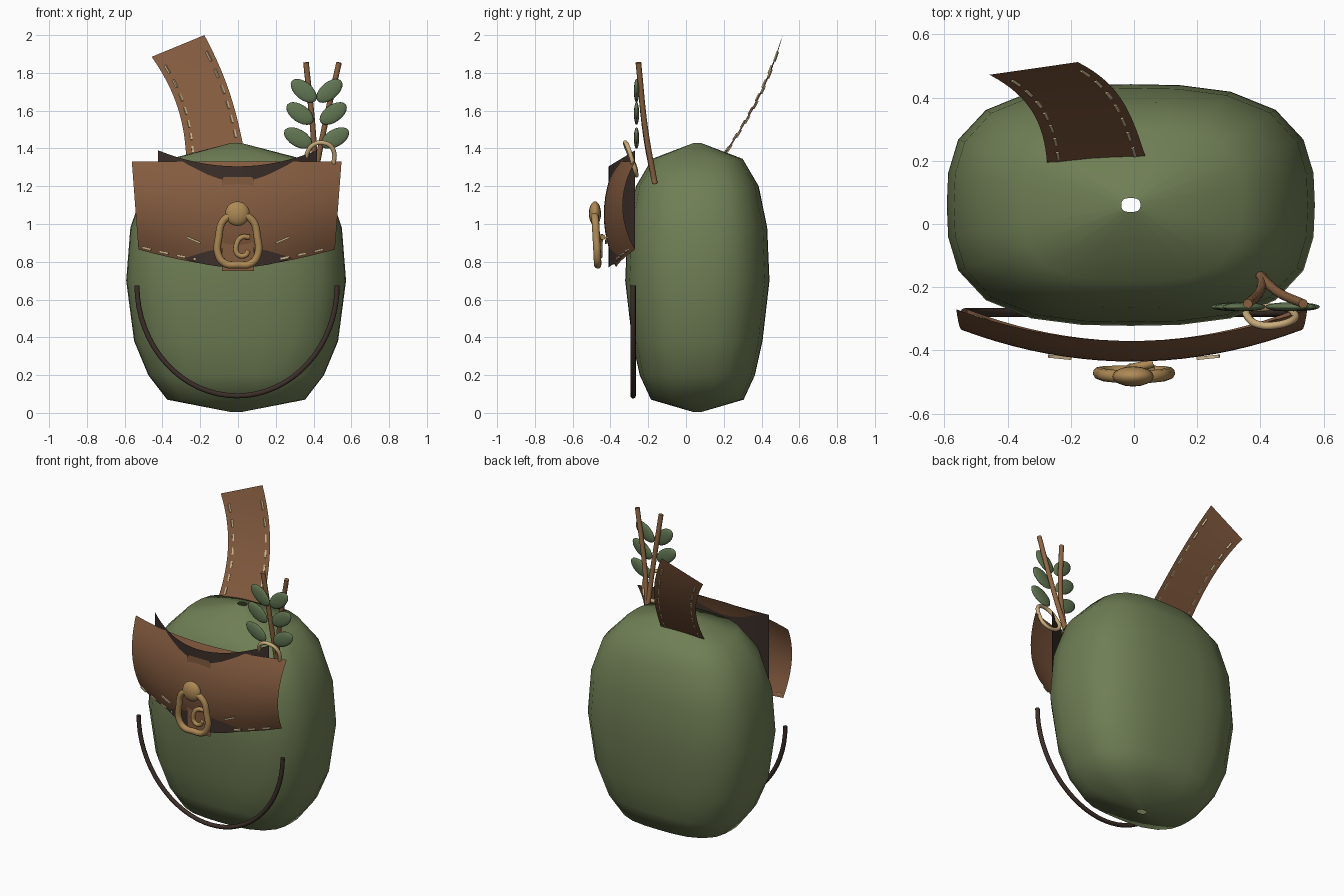
import bpy, bmesh, math
from mathutils import Vector, Matrix

if "Cube" in bpy.data.objects:
    bpy.data.objects.remove(bpy.data.objects["Cube"])


def material(name, rgb):
    m = bpy.data.materials.new(name)
    m.diffuse_color = (*rgb, 1)
    m.use_nodes = True
    m.node_tree.nodes["Principled BSDF"].inputs["Base Color"].default_value = m.diffuse_color
    return m


GREEN = material("canvas_green", (0.16, 0.21, 0.09))
LEAF = material("leaf_green", (0.12, 0.18, 0.085))
BROWN = material("leather_brown", (0.23, 0.105, 0.05))
DARK = material("dark_lining", (0.045, 0.028, 0.022))
GOLD = material("brass", (0.42, 0.25, 0.09))
PALE = material("pale_brass", (0.6, 0.42, 0.2))
TWIG = material("twig_brown", (0.27, 0.13, 0.055))
THREAD = material("thread", (0.62, 0.48, 0.27))


def finish(name, bm, mat, recalc=True):
    if recalc:
        bmesh.ops.recalc_face_normals(bm, faces=bm.faces)
    for f in bm.faces:
        f.smooth = True
    me = bpy.data.meshes.new(name)
    bm.to_mesh(me)
    bm.free()
    me.materials.append(mat)
    ob = bpy.data.objects.new(name, me)
    bpy.context.collection.objects.link(ob)
    return ob


def sheet(name, fn, nu, nv, mat):
    """Open surface fn(u, v), u and v in 0..1."""
    bm = bmesh.new()
    g = [[bm.verts.new(fn(i / nu, j / nv)) for i in range(nu + 1)] for j in range(nv + 1)]
    for j in range(nv):
        for i in range(nu):
            bm.faces.new((g[j + 1][i], g[j + 1][i + 1], g[j][i + 1], g[j][i]))
    return finish(name, bm, mat, False)


def tube(name, pts, r, mat, closed=False, smooth=True):
    """Round tube along points, made from a bevelled curve turned into a mesh."""
    cu = bpy.data.curves.new(name, 'CURVE')
    cu.dimensions = '3D'
    cu.bevel_depth = r
    cu.bevel_resolution = 3
    cu.use_fill_caps = True
    cu.resolution_u = 6
    sp = cu.splines.new('BEZIER' if smooth else 'POLY')
    if smooth:
        sp.bezier_points.add(len(pts) - 1)
        for b, p in zip(sp.bezier_points, pts):
            b.co = p
            b.handle_left_type = b.handle_right_type = 'AUTO'
    else:
        sp.points.add(len(pts) - 1)
        for b, p in zip(sp.points, pts):
            b.co = (*p, 1)
    sp.use_cyclic_u = closed
    tmp = bpy.data.objects.new(name + "_curve", cu)
    bpy.context.collection.objects.link(tmp)
    me = bpy.data.meshes.new_from_object(tmp.evaluated_get(bpy.context.evaluated_depsgraph_get()))
    bpy.data.objects.remove(tmp)
    bm = bmesh.new()
    bm.from_mesh(me)
    return finish(name, bm, mat)


def ellipsoid(name, loc, size, mat, tilt=0):
    bm = bmesh.new()
    m = Matrix.Translation(loc) @ Matrix.Rotation(tilt, 4, 'Y') @ Matrix.Diagonal((*size, 1))
    bmesh.ops.create_uvsphere(bm, u_segments=16, v_segments=10, radius=1, matrix=m)
    return finish(name, bm, mat)


def stitches(name, pairs):
    """Row of small flattened dashes, each between two points."""
    bm = bmesh.new()
    for a, b in pairs:
        a, b = Vector(a), Vector(b)
        q = (b - a).to_track_quat('X', 'Z').to_matrix().to_4x4()
        m = Matrix.Translation((a + b) / 2) @ q @ Matrix.Diagonal(((b - a).length, 0.01, 0.01, 1))
        bmesh.ops.create_cube(bm, size=1, matrix=m)
    ob = finish(name, bm, THREAD)
    for p in ob.data.polygons:
        p.use_smooth = False


# Bag body: stacked rounded-box rings, small open holes at top and bottom
rings = [(0.005, .03, .022), (0.07, .365, .245), (0.2, .465, .305), (0.38, .54, .345),
         (0.7, .582, .382), (0.98, .56, .37), (1.2, .485, .325), (1.345, .35, .24), (1.428, .03, .022)]
N = 24
bm = bmesh.new()
loops = []
for z, rx, ry in rings:
    loop = []
    for i in range(N):
        a = 2 * math.pi * i / N
        c, s = math.cos(a), math.sin(a)
        k = (abs(c) ** 2.9 + abs(s) ** 2.9) ** (-1 / 2.9)
        loop.append(bm.verts.new((-0.01 + rx * c * k, 0.06 + ry * s * k, z)))
    loops.append(loop)
for lo, hi in zip(loops, loops[1:]):
    for i in range(N):
        j = (i + 1) % N
        bm.faces.new((lo[i], lo[j], hi[j], hi[i]))
finish("bag_body", bm, GREEN)


# Front flap: bulging leather sheet
def flap(u, t):
    u = 2 * u - 1
    c = 1 - u * u
    return Vector((-0.007 + u * (0.555 - 0.035 * t), -0.27 - 0.1 * c - 0.26 * t * (1 - t),
                   1.33 - t * (0.465 + 0.095 * (1 - abs(u) ** 1.5))))


sheet("front_flap", flap, 20, 12, BROWN)
off = Vector((0, -0.004, 0))
row = [(flap(u, 0.965) + off, flap(u + 0.045, 0.965) + off)
       for u in (i * 0.0875 + 0.02 for i in range(11))]
row += [((s * 0.27, -0.418, 0.93), (s * 0.2, -0.425, 0.9)) for s in (-1, 1)]
stitches("flap_stitches", row)


# Dark lining behind the flap, poking out above and below
def lining(u, v):
    u = 2 * u - 1
    c = 1 - u * u
    top, bottom = 1.39 - 0.085 * c, 0.87 - 0.1 * c
    return Vector((0.42 * u - 0.003, -0.27 - 0.14 * c, top + (bottom - top) * v))


sheet("pocket_lining", lining, 16, 6, DARK)
sheet("closure_tab", lambda u, v: Vector((-0.085 + 0.17 * u, -0.413, 1.25 - 0.5 * v)), 2, 4, BROWN)


# Shoulder strap: twisted ribbon between two edge curves
def bez(a, b, c, d, t):
    s = 1 - t
    return Vector(a) * s**3 + Vector(b) * 3 * s * s * t + Vector(c) * 3 * s * t * t + Vector(d) * t**3


def strap(u, t):
    left = bez((-.275, .195, 1.365), (-.285, .31, 1.53), (-.32, .4, 1.69), (-.457, .472, 1.885), t)
    right = bez((.037, .21, 1.37), (-.005, .34, 1.57), (-.035, .44, 1.73), (-.178, .512, 2.0), t)
    return left.lerp(right, u)


sheet("shoulder_strap", strap, 4, 16, BROWN)
stitches("strap_stitches", [(strap(u, t), strap(u, t + 0.07))
                            for u in (0.12, 0.9) for t in (i * 0.135 + 0.02 for i in range(7))])

# Dark piping across the lower front
tube("front_piping", [(-0.005 + 0.53 * math.cos(a), -0.28, 0.675 - 0.585 * math.sin(a))
                      for a in (math.pi * i / 32 for i in range(33))], 0.014, DARK, smooth=False)

# Brass clasp: ring, knob and hook
tube("clasp_ring", [(0, -.485, 1.05), (.075, -.48, 1.02), (.102, -.475, .93), (.105, -.47, .84), (.07, -.468, .792),
                    (0, -.468, .785), (-.07, -.468, .792), (-.105, -.47, .84), (-.102, -.475, .93),
                    (-.075, -.48, 1.02)], 0.02, GOLD, closed=True)
ellipsoid("clasp_knob", (-0.003, -0.482, 1.055), (0.065, 0.032, 0.065), GOLD)
tube("clasp_hook", [(.06, -.44, .93), (.02, -.45, .93), (-.005, -.455, .9), (-.002, -.455, .84),
                    (.04, -.455, .835), (.055, -.455, .86)], 0.014, GOLD)

# Pale ring holding the sprig
tube("sprig_ring", [(.36, -.27, 1.3), (.365, -.3, 1.37), (.4, -.32, 1.42), (.45, -.32, 1.43), (.5, -.305, 1.4),
                    (.505, -.28, 1.32), (.48, -.265, 1.27), (.4, -.265, 1.265)], 0.012, PALE, closed=True)

# Twigs and paired leaves
tube("twig_left", [(.405, -.165, 1.215), (.4, -.21, 1.45), (.36, -.252, 1.855)], 0.015, TWIG)
tube("twig_right", [(.4, -.165, 1.215), (.455, -.215, 1.5), (.535, -.252, 1.855)], 0.015, TWIG)
for n, (z, dx) in enumerate([(1.705, .068), (1.585, .088), (1.455, .098)]):
    for side, s in (("left", -1), ("right", 1)):
        ellipsoid(f"leaf_{side}_{n + 1}", (0.416 + s * dx, -0.262, z), (0.082, 0.014, 0.046),
                  LEAF, -s * math.radians(40 - 5 * n))
